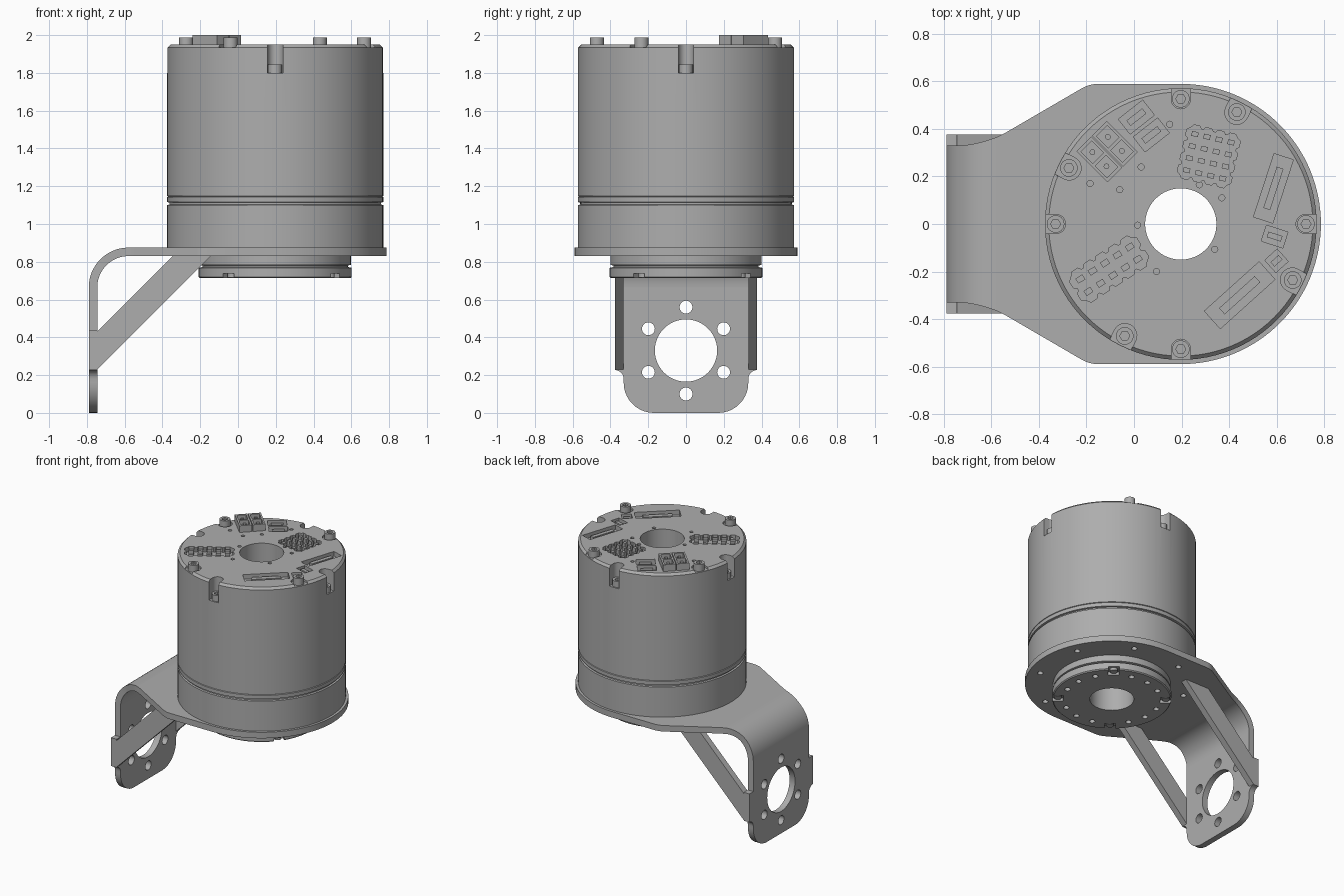
import bpy, bmesh
from math import sin, cos, pi, radians, hypot
from mathutils import Vector

cube = bpy.data.objects.get("Cube")
if cube:
    bpy.data.objects.remove(cube, do_unlink=True)

AXIS = 0.197      # motor centre line on x
BORE = 0.15
TOP = 1.95        # upper face of the motor
SHEET = 0.045     # bracket thickness

metal = bpy.data.materials.new("plain grey metal")
metal.use_nodes = True
grey = (0.42, 0.42, 0.42, 1)
metal.diffuse_color = grey
metal.node_tree.nodes["Principled BSDF"].inputs["Base Color"].default_value = grey

PLANES = {
    "XY": lambda u, v, w: (u, v, w),
    "XZ": lambda u, v, w: (u, w, v),
    "YZ": lambda u, v, w: (w, u, v),
}


def prism(bm, outline, low, high, plane="XY"):
    """Extrude a closed 2D outline between two levels."""
    place = PLANES[plane]
    bottom = [bm.verts.new(place(u, v, low)) for u, v in outline]
    top = [bm.verts.new(place(u, v, high)) for u, v in outline]
    bm.faces.new(bottom)
    bm.faces.new(top)
    n = len(outline)
    for i in range(n):
        j = (i + 1) % n
        bm.faces.new((bottom[i], bottom[j], top[j], top[i]))


def arc(x, y, r, start, end, steps):
    return [(x + r * cos(radians(start + (end - start) * i / steps)),
             y + r * sin(radians(start + (end - start) * i / steps)))
            for i in range(steps + 1)]


def disc(x, y, r, sides=24):
    return arc(x, y, r, 0, 360, sides)[:-1]


def polar(r, degrees):
    return AXIS + r * cos(radians(degrees)), r * sin(radians(degrees))


def turned(points, x, y, degrees):
    c, s = cos(radians(degrees)), sin(radians(degrees))
    return [(x + u * c - v * s, y + u * s + v * c) for u, v in points]


def rect(x, y, length, width, degrees=0):
    a, b = length / 2, width / 2
    return turned([(-a, -b), (a, -b), (a, b), (-a, b)], x, y, degrees)


def finish(bm, name, cutter=None, angle=30):
    """Make an object, subtract the cutter and shade it."""
    bmesh.ops.recalc_face_normals(bm, faces=bm.faces)
    mesh = bpy.data.meshes.new(name)
    bm.to_mesh(mesh)
    bm.free()
    mesh.materials.append(metal)
    obj = bpy.data.objects.new(name, mesh)
    bpy.context.collection.objects.link(obj)
    if cutter:
        tool = finish(cutter, name + "_cutter")
        tool.hide_render = True
        mod = obj.modifiers.new("cut", "BOOLEAN")
        mod.object, mod.solver, mod.use_self = tool, "EXACT", True
        graph = bpy.context.evaluated_depsgraph_get()
        cut = bpy.data.meshes.new_from_object(obj.evaluated_get(graph))
        obj.modifiers.clear()
        obj.data = cut
        bpy.data.objects.remove(tool, do_unlink=True)
    bpy.ops.object.select_all(action="DESELECT")
    obj.select_set(True)
    bpy.context.view_layer.objects.active = obj
    bpy.ops.object.shade_smooth_by_angle(angle=radians(angle))
    return obj


def lathe(profile, sides=96):
    """Revolve a closed radius/height profile around the motor axis."""
    bm = bmesh.new()
    rings = [[bm.verts.new((*polar(r, 360 * i / sides), z)) for r, z in profile]
             for i in range(sides)]
    for i in range(sides):
        a, b = rings[i], rings[(i + 1) % sides]
        for k in range(len(profile)):
            m = (k + 1) % len(profile)
            bm.faces.new((a[k], b[k], b[m], a[m]))
    return bm


def scalloped(x, y, columns, rows, pitch, degrees):
    """Rectangle outline with a tooth beside every contact."""
    a, b, tooth = columns * pitch / 2, rows * pitch / 2, pitch * 0.22
    side = lambda n, half: [(-half + pitch * (k + f), d) for k in range(n)
                            for f, d in ((0.1, 0), (0.25, tooth), (0.75, tooth), (0.9, 0))]
    points = [(u, -b - d) for u, d in side(columns, a)]
    points += [(a + d, v) for v, d in side(rows, b)]
    points += [(-u, b + d) for u, d in side(columns, a)]
    points += [(-a - d, -v) for v, d in side(rows, b)]
    return turned(points, x, y, degrees)


# Motor housing: stacked rings with grooves and a chamfered rim
bm = lathe([(BORE, 0.875), (0.572, 0.875), (0.572, 1.1), (0.56, 1.103),
            (0.56, 1.113), (0.572, 1.116), (0.572, 1.143), (0.566, 1.146),
            (0.572, 1.149), (0.572, 1.934), (0.556, TOP), (BORE, TOP)])
cut = bmesh.new()
inserts = bmesh.new()
FLOOR = TOP - 0.035

# Deep side slots and shallow bolt seats around the rim
SUNK = [0, 90, 180, 270]
RAISED = [63.4 + a for a in SUNK]
for angles, floor, width in ((SUNK, 1.8, 0.08), (RAISED, 1.935, 0.1)):
    for a in angles:
        slot = arc(0.525, 0, width / 2, 90, 270, 12) + [(0.65, -width / 2), (0.65, width / 2)]
        prism(cut, turned(slot, AXIS, 0, a), floor, TOP + 0.1)

# Scalloped contact sockets with small contacts inside
for x, y, columns, rows, pitch, a in ((-0.105, -0.19, 5, 2, 0.062, 33),
                                      (0.315, 0.285, 4, 4, 0.052, -13)):
    prism(cut, scalloped(x, y, columns, rows, pitch, a), FLOOR, TOP + 0.1)
    for i in range(columns):
        for j in range(rows):
            spot = ((i - (columns - 1) / 2) * pitch, (j - (rows - 1) / 2) * pitch)
            px, py = turned([spot], x, y, a)[0]
            prism(inserts, rect(px, py, pitch * 0.55, pitch * 0.4, a), FLOOR - 0.01, TOP - 0.005)

# Recessed plug sockets: a pocket with a tongue
for x, y, length, width, a in ((0.587, 0.15, 0.28, 0.085, 72), (0.592, -0.053, 0.095, 0.07, -18),
                               (0.445, -0.3, 0.31, 0.1, 42), (0.6, -0.155, 0.07, 0.07, 42),
                               (0.01, 0.45, 0.13, 0.08, 38), (0.073, 0.375, 0.13, 0.08, 38)):
    prism(cut, rect(x, y, length, width, a), FLOOR, TOP + 0.1)
    prism(inserts, rect(x, y, length * 0.65, width * 0.35, a), FLOOR - 0.01, TOP - 0.008)

# Small drilled vias
for x, y in ((0.15, 0.42), (0.03, 0.24), (-0.185, 0.17), (-0.06, 0.145), (0.275, 0.165),
             (0.37, 0.11), (0.015, -0.005), (0.34, -0.107), (0.095, -0.2)):
    prism(cut, disc(x, y, 0.013, 12), TOP - 0.015, TOP + 0.1)
finish(bm, "motor_housing", cut)
finish(inserts, "socket_contacts")

# Upright power connector: two housings with open wells and pins
bm, cut, pins = bmesh.new(), bmesh.new(), bmesh.new()
for s in (-1, 1):
    cx, cy = turned([(s * 0.046, 0)], -0.113, 0.305, 45)[0]
    prism(bm, rect(cx, cy, 0.088, 0.185, 45), TOP - 0.01, 2.0)
    for t in (-1, 1):
        px, py = turned([(0, t * 0.042)], cx, cy, 45)[0]
        prism(cut, rect(px, py, 0.064, 0.07, 45), TOP + 0.005, 2.1)
        prism(pins, disc(px, py, 0.012, 12), TOP, 1.99)
finish(bm, "power_connector", cut)
finish(pins, "power_pins")

# Cap screws with hexagon recesses
bm, cut = bmesh.new(), bmesh.new()
for angles, low, high in ((SUNK, 1.79, 1.845), (RAISED, 1.92, 1.987)):
    for a in angles:
        x, y = polar(0.527, a)
        prism(bm, disc(x, y, 0.037), low, high)
        prism(cut, disc(x, y, 0.021, 6), high - 0.025, high + 0.05)
finish(bm, "cap_screws", cut)

# Output flange below the bracket, with bolt holes and rim notches
BASE = 0.713
bm = lathe([(BORE, BASE), (0.398, BASE), (0.405, 0.72), (0.405, 0.768), (0.385, 0.772),
            (0.385, 0.78), (0.4, 0.784), (0.4, 0.875), (BORE, 0.875)])
cut, screws = bmesh.new(), bmesh.new()
for k in range(4):
    a = 52 + 90 * k
    prism(cut, rect(*polar(0.38, a), 0.1, 0.075, a), 0.6, 0.737)
    prism(screws, disc(*polar(0.367, a), 0.026), BASE + 0.004, 0.745)
    for offset in (22, 45, 68):
        prism(cut, disc(*polar(0.33, a + offset), 0.02, 16), 0.6, 0.76)
finish(bm, "output_flange", cut)
finish(screws, "flange_screws")

# Bracket plate under the motor
HALF, NARROW, OUTER, PLATE_TOP = 0.59, 0.33, 0.21, 0.875
BACK = -0.79
BEND_X, BEND_Z = BACK + OUTER, PLATE_TOP - OUTER
half = arc(AXIS, 0, HALF, 0, 90, 32) + arc(-0.15, HALF - 0.14, 0.14, 92, 119, 5)
half += [(-0.545, 0.382), (-0.565, 0.372), (BEND_X, 0.365)]
outline = half + [(x, -y) for x, y in reversed(half[1:])]
bm, cut = bmesh.new(), bmesh.new()
prism(bm, outline, PLATE_TOP - SHEET, PLATE_TOP)
prism(cut, disc(AXIS, 0, 0.4, 96), 0.7, 1)
for k in range(8):
    prism(cut, disc(*polar(0.51, 22.5 + 45 * k), 0.02, 16), 0.7, 1)
finish(bm, "bracket_plate", cut)

# Rounded bend, flaring where it meets the plate
bm = bmesh.new()
previous = None
outer = arc(BEND_X, BEND_Z, OUTER, 180, 90, 16)
inner = arc(BEND_X, BEND_Z, OUTER - SHEET, 180, 90, 16)
for i, (o, n) in enumerate(zip(outer, inner)):
    y = NARROW + 0.035 * max(0, (i - 7) / 9) ** 2
    ring = [bm.verts.new(p) for p in ((o[0], -y, o[1]), (o[0], y, o[1]),
                                      (n[0], y, n[1]), (n[0], -y, n[1]))]
    if previous:
        for k in range(4):
            m = (k + 1) % 4
            bm.faces.new((previous[k], previous[m], ring[m], ring[k]))
    else:
        bm.faces.new(ring)
    previous = ring
bm.faces.new(previous)
finish(bm, "bracket_bend")

# Upright mounting flange with its hole pattern
WIDE, HUB = 0.377, 0.33
half = arc(0.17, 0.16, 0.16, -90, 0, 10) + arc(WIDE, 0.18, 0.047, 180, 90, 5)
half += [(WIDE, 0.44), (NARROW, 0.44), (NARROW, BEND_Z)]
outline = half + [(-y, z) for y, z in reversed(half)]
bm, cut = bmesh.new(), bmesh.new()
prism(bm, outline, BACK, BACK + SHEET, "YZ")
prism(cut, disc(0, HUB, 0.165, 48), -1, -0.6, "YZ")
for k in range(6):
    y, z = 0.23 * sin(k * pi / 3), HUB + 0.23 * cos(k * pi / 3)
    prism(cut, disc(y, z, 0.034), -1, -0.6, "YZ")
finish(bm, "mounting_flange", cut)

# Diagonal struts on both sides
FRONT, UNDER = BACK + SHEET, PLATE_TOP - SHEET
for name, s in (("left_strut", 1), ("right_strut", -1)):
    bm = bmesh.new()
    prism(bm, [(FRONT, 0.23), (FRONT, 0.43), (-0.345, UNDER), (-0.145, UNDER)],
          s * NARROW, s * WIDE, "XZ")
    finish(bm, name)
